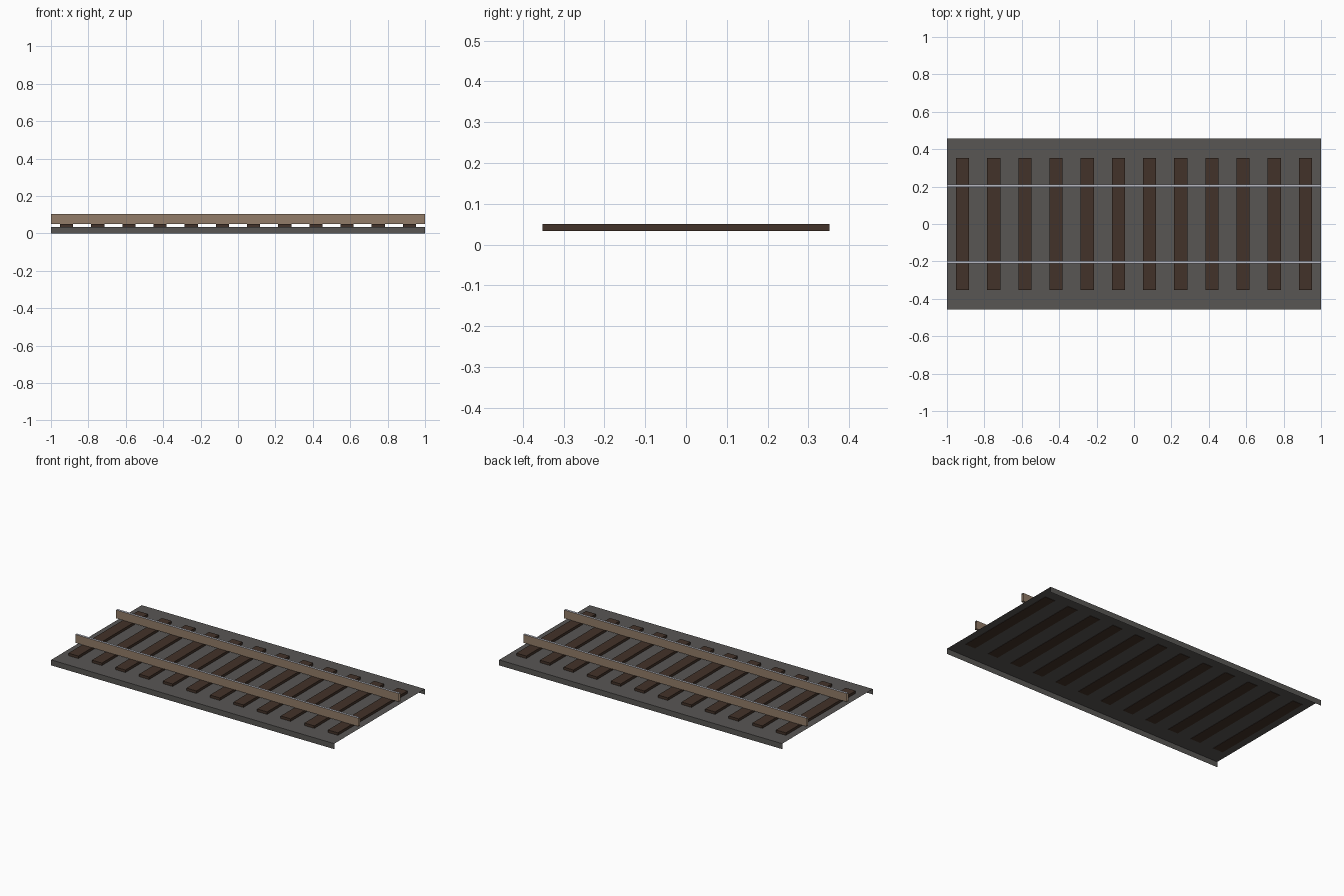
import bpy
import bmesh

if "Cube" in bpy.data.objects:
    bpy.data.objects.remove(bpy.data.objects["Cube"])


def material(name, srgb):
    # sRGB 0-255 to linear flat colour
    m = bpy.data.materials.new(name)
    lin = [((c / 255 + 0.055) / 1.055) ** 2.4 for c in srgb]
    m.diffuse_color = (*lin, 1.0)
    m.use_nodes = True
    m.node_tree.nodes["Principled BSDF"].inputs["Base Color"].default_value = m.diffuse_color
    return m


STONE = material("ballast_grey", (88, 86, 84))
WOOD = material("dark_wood", (66, 50, 41))
RUST = material("rusty_steel", (146, 124, 104))
STEEL = material("polished_steel", (184, 186, 196))


def box(name, x, y, z, mats, drop=()):
    """Box between (min, max) ranges; faces pointing along 'drop' axes are left open."""
    bm = bmesh.new()
    bmesh.ops.create_cube(bm, size=1)
    for v in bm.verts:
        v.co = [r[0] + (c + 0.5) * (r[1] - r[0]) for c, r in zip(v.co, (x, y, z))]
    bm.normal_update()
    opened = [f for f in bm.faces
              if ("ends" in drop and abs(f.normal.x) > 0.9)
              or ("bottom" in drop and f.normal.z < -0.9)]
    bmesh.ops.delete(bm, geom=opened, context='FACES')
    # second material goes on the upward faces
    for f in bm.faces:
        f.material_index = 1 if len(mats) > 1 and f.normal.z > 0.9 else 0
    me = bpy.data.meshes.new(name)
    bm.to_mesh(me)
    bm.free()
    for m in mats:
        me.materials.append(m)
    ob = bpy.data.objects.new(name, me)
    bpy.context.collection.objects.link(ob)
    return ob


# Ballast bed: a shell open at the ends and underneath
box("ballast_bed", (-1, 1), (-0.457, 0.457), (0, 0.035), [STONE], ("ends", "bottom"))

# Twelve evenly spaced sleepers
for i in range(12):
    cx = (i - 5.5) / 6
    box(f"sleeper_{i + 1}", (cx - 0.035, cx + 0.035), (-0.352, 0.352), (0.033, 0.051), [WOOD])

# Two rails with polished tops, open at the ends so the track can tile
for name, cy in (("front_rail", -0.205), ("back_rail", 0.205)):
    box(name, (-1, 1), (cy - 0.0075, cy + 0.0075), (0.051, 0.104), [RUST, STEEL], ("ends",))
